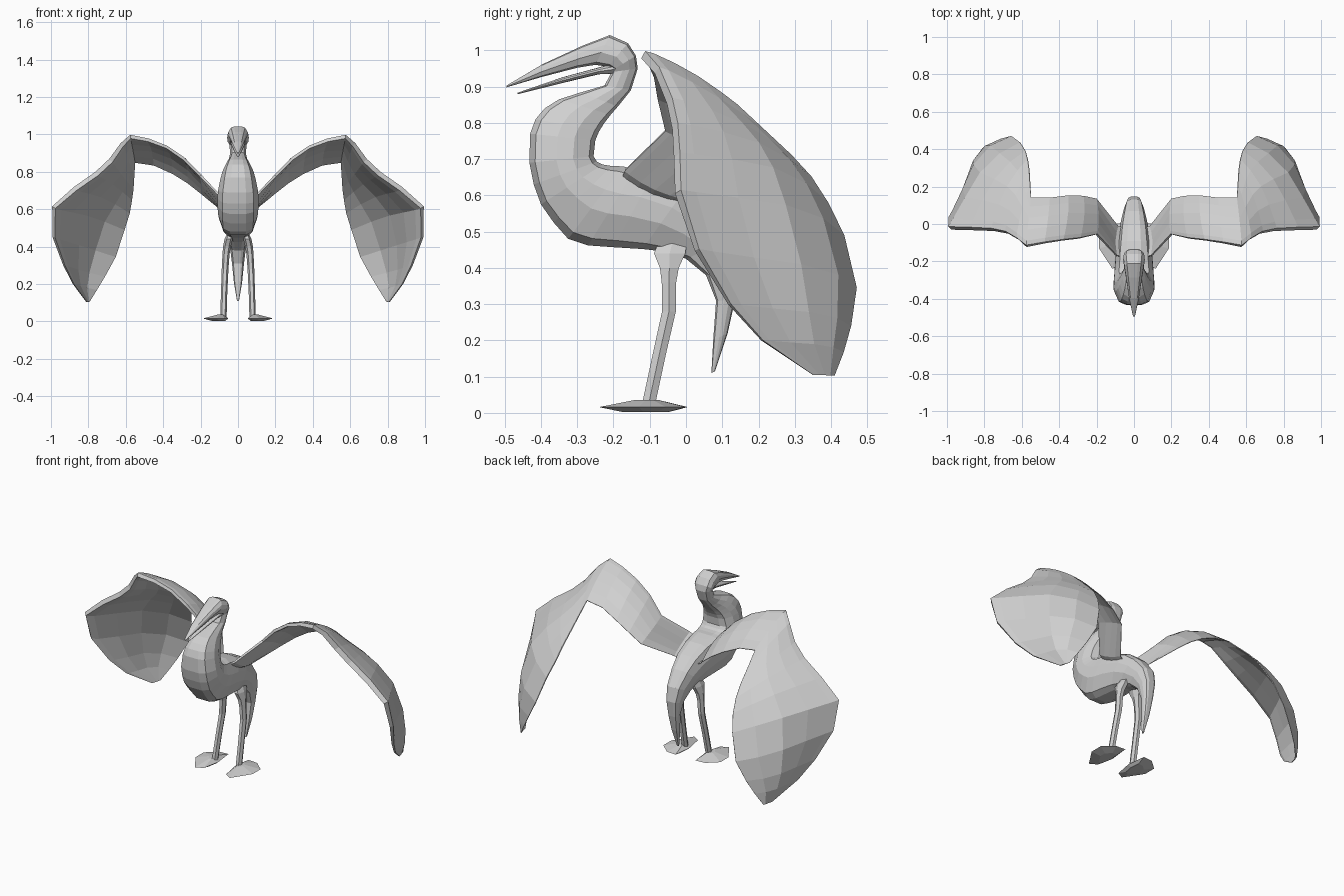
import bpy, bmesh, math
from mathutils import Vector

grey = bpy.data.materials.new("plain_grey")
grey.diffuse_color = (0.63, 0.63, 0.63, 1)


def loft(name, rings, mirror=False):
    """Skin a list of equal-sized closed rings and cap both ends."""
    bm = bmesh.new()
    rows = [[bm.verts.new(p) for p in ring] for ring in rings]
    n = len(rows[0])
    for a, b in zip(rows, rows[1:]):
        for i in range(n):
            j = (i + 1) % n
            bm.faces.new((a[i], a[j], b[j], b[i]))
    bm.faces.new(rows[0])
    bm.faces.new(rows[-1])
    bmesh.ops.recalc_face_normals(bm, faces=bm.faces)
    me = bpy.data.meshes.new(name)
    bm.to_mesh(me)
    bm.free()
    me.materials.append(grey)
    ob = bpy.data.objects.new(name, me)
    bpy.context.collection.objects.link(ob)
    if mirror:
        ob.modifiers.new("mirror", 'MIRROR').use_mirror_merge = False
    return ob


# Flat-sided body section: (depth from front, share of half width)
SECTION = [(0, .40), (.09, .76), (.42, 1), (.68, .96), (.93, .72), (1, .38)]


def slab(fy, fz, by, bz, w):
    """Ring spanning a front point and a back point, w wide to each side."""
    f, b = Vector((0, fy, fz)), Vector((0, by, bz))
    right = [f.lerp(b, d) + Vector((s * w, 0, 0)) for d, s in SECTION]
    return right + [Vector((-p.x, p.y, p.z)) for p in reversed(right)]


# Tail, body, neck, head and upper beak as one skin
body = [
    (.070, .11, .080, .115, .006), (.075, .20, .115, .22, .022),
    (.083, .31, .135, .31, .032), (.055, .38, .147, .40, .042),
    (.000, .425, .130, .48, .054), (-.06, .445, .070, .56, .070),
    (-.12, .452, .000, .62, .085), (-.20, .457, -.09, .66, .096),
    (-.27, .462, -.14, .672, .102), (-.325, .48, -.175, .68, .105),
    (-.365, .525, -.205, .681, .108), (-.40, .575, -.23, .685, .110),
    (-.42, .63, -.246, .693, .110), (-.432, .69, -.255, .708, .107),
    (-.43, .77, -.25, .752, .094), (-.415, .81, -.24, .776, .085),
    (-.39, .84, -.225, .80, .074), (-.35, .865, -.208, .822, .062),
    (-.29, .884, -.188, .845, .050), (-.225, .903, -.152, .89, .042),
    (-.205, .94, -.133, .95, .046), (-.20, .947, -.138, .985, .056),
    (-.215, .955, -.16, 1.02, .058), (-.25, .96, -.21, 1.042, .052),
    (-.30, .952, -.285, 1.013, .042), (-.40, .926, -.395, .962, .026),
    (-.495, .898, -.495, .903, .005),
]
loft("body_neck_and_head", [slab(*r) for r in body])

# Lower beak, slightly open
loft("lower_beak", [slab(*r) for r in [
    (-.18, .935, -.18, .970, .040), (-.24, .934, -.24, .953, .036),
    (-.34, .910, -.34, .926, .024), (-.465, .879, -.465, .883, .004)]])

# Wing: leading point, trailing point, camber, half thickness, camber skew
sections = [
    ((.05, -.18, .64), (.04, -.02, .57), -.015, .006, 1),
    ((.095, -.168, .67), (.085, -.01, .59), -.015, .006, 1),
    ((.20, -.055, .78), (.20, .135, .685), .01, .008, 1),
    ((.29, -.075, .87), (.27, .150, .74), .02, .010, 1),
    ((.38, -.085, .932), (.35, .153, .79), .025, .010, 1),
    ((.48, -.10, .970), (.45, .14, .835), .022, .012, 1),
    ((.575, -.118, .988), (.55, .14, .85), .012, .014, 1),
    ((.62, -.08, .945), (.555, .21, .785), .012, .016, 1),
    ((.68, -.045, .86), (.560, .29, .71), .025, .018, 1.1),
    ((.755, -.03, .79), (.568, .345, .65), .040, .018, 1.2),
    ((.87, -.025, .71), (.580, .39, .58), .055, .018, 1.3),
    ((.985, -.022, .61), (.608, .435, .49), .065, .016, 1.45),
    ((.985, .03, .45), (.655, .470, .345), .072, .012, 1.6),
    ((.93, .12, .30), (.712, .455, .24), .062, .008, 1.6),
    ((.88, .21, .20), (.755, .435, .168), .040, .005, 1.6),
    ((.81, .35, .105), (.795, .41, .103), .00, .003, 1),
]
pairs = [(Vector(a), Vector(b), c, t, k) for a, b, c, t, k in sections]
wing = []
for i, (lead, trail, camber, half, skew) in enumerate(pairs):
    p, q = pairs[max(i - 1, 0)], pairs[min(i + 1, len(pairs) - 1)]
    normal = (q[0] + q[1] - p[0] - p[1]).cross(trail - lead).normalized()
    top, low = [], []
    for u, share in [(0, .8), (.08, 1), (.3, .8), (.55, .55), (.8, .3), (1, .15)]:
        mid = lead.lerp(trail, u) + normal * camber * math.sin(math.pi * u ** skew)
        top.append(mid + normal * half * share)
        low.append(mid - normal * half * share)
    wing.append(top + low[::-1])
loft("wings", wing, mirror=True)

# Legs: height, centre x, centre y, half width, half depth
legs = [(.50, .028, -.03, .015, .04), (.44, .050, -.045, .022, .050),
        (.40, .059, -.046, .021, .030), (.36, .064, -.047, .019, .023),
        (.28, .069, -.047, .018, .022), (.16, .074, -.074, .017, .021),
        (.02, .078, -.104, .017, .021)]
loft("legs", [[(x + a * math.cos(t), y + b * math.sin(t), z)
               for t in [k * math.pi / 3 for k in range(6)]]
              for z, x, y, a, b in legs], mirror=True)

# Flat webbed feet, turned outward
outline = [(.065, .005), (.125, .00), (.187, -.055), (.187, -.13),
           (.115, -.24), (.072, -.215), (.052, -.11)]
foot = [[(.085 + (x - .085) * s, -.105 + (y + .105) * s, z) for x, y in outline]
        for s, z in [(.5, 0.002), (1, .016), (.25, .036)]]
loft("feet", foot, mirror=True)
